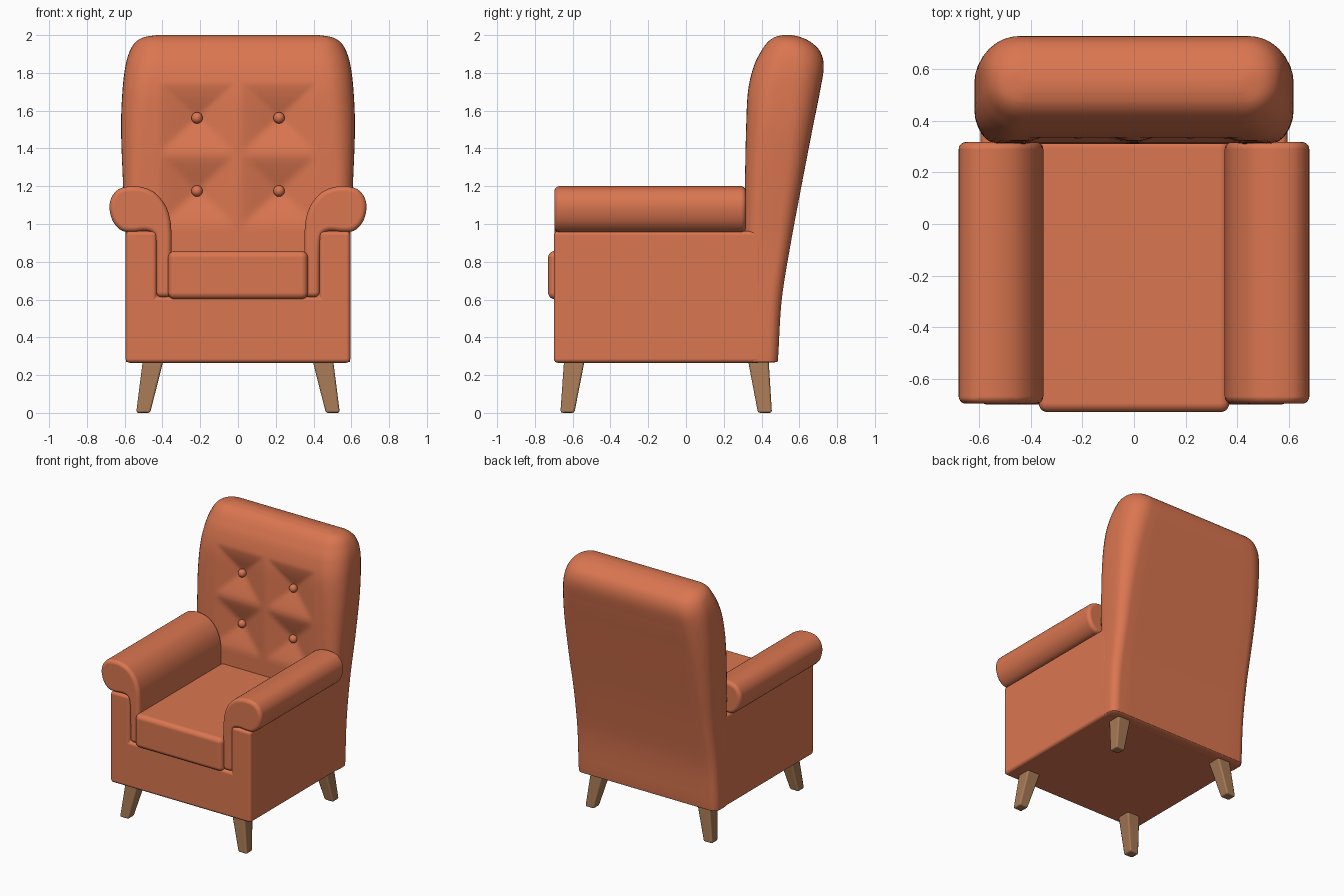
import bpy, bmesh, math

if "Cube" in bpy.data.objects:
    bpy.data.objects.remove(bpy.data.objects["Cube"])


def material(name, color):
    m = bpy.data.materials.new(name)
    m.diffuse_color = color
    m.use_nodes = True
    m.node_tree.nodes["Principled BSDF"].inputs["Base Color"].default_value = m.diffuse_color
    return m


LEATHER = material("leather", (0.70, 0.18, 0.08, 1))
WOOD = material("wood", (0.38, 0.19, 0.09, 1))


def make(name, bm, mat, bevel=0, segments=4):
    bmesh.ops.recalc_face_normals(bm, faces=bm.faces)
    mesh = bpy.data.meshes.new(name)
    bm.to_mesh(mesh)
    bm.free()
    for p in mesh.polygons:
        p.use_smooth = True
    mesh.materials.append(mat)
    ob = bpy.data.objects.new(name, mesh)
    bpy.context.collection.objects.link(ob)
    if bevel:
        b = ob.modifiers.new("soft_edges", 'BEVEL')
        b.width, b.segments = bevel, segments
        b.limit_method, b.angle_limit = 'ANGLE', math.radians(40)
        b.harden_normals = True
    return ob


def loft(rings):
    bm = bmesh.new()
    loops = [[bm.verts.new(p) for p in ring] for ring in rings]
    n = len(loops[0])
    for a, b in zip(loops, loops[1:]):
        for i in range(n):
            j = (i + 1) % n
            bm.faces.new((a[i], a[j], b[j], b[i]))
    bm.faces.new(loops[0])
    bm.faces.new(loops[-1])
    return bm


def extrude_y(profile, y0, y1):
    return loft([[(x, y, z) for x, z in profile] for y in (y0, y1)])


def smooth(pts, n):
    # Catmull-Rom curve through tuples of any size
    out = []
    for k in range(len(pts) - 1):
        quad = pts[max(k - 1, 0)], pts[k], pts[k + 1], pts[min(k + 2, len(pts) - 1)]
        for s in range(n):
            t = s / n
            out.append(tuple(
                0.5 * (2 * b + (c - a) * t + (2 * a - 5 * b + 4 * c - d) * t * t
                       + (3 * b - a - 3 * c + d) * t ** 3)
                for a, b, c, d in zip(*quad)))
    out.append(tuple(pts[-1]))
    return out


# Base with side panels: one U-shaped profile
half = [(0.595, 0.265), (0.595, 0.962), (0.43, 0.962), (0.43, 0.615)]
make("base_frame", extrude_y(half + [(-x, z) for x, z in reversed(half)], -0.70, 0.40),
     LEATHER, 0.022)

# Seat cushion
make("seat_cushion", extrude_y([(-0.37, 0.602), (0.37, 0.602), (0.37, 0.857), (-0.37, 0.857)],
                               -0.73, 0.33), LEATHER, 0.035, 5)

# Rolled arms
roll = smooth([(0.352, 0.95), (0.36, 1.03), (0.388, 1.105), (0.44, 1.165), (0.50, 1.193),
               (0.565, 1.20), (0.63, 1.185), (0.67, 1.14), (0.68, 1.08), (0.66, 1.01),
               (0.615, 0.965), (0.56, 0.957), (0.49, 0.962), (0.453, 0.948),
               (0.44, 0.91), (0.435, 0.85)], 4)
roll = [(0.352, 0.612)] + roll + [(0.433, 0.612)]
for side, s in (("left", -1), ("right", 1)):
    make(side + "_arm", extrude_y([(s * x, z) for x, z in roll], -0.697, 0.318), LEATHER, 0.028, 5)

# Backrest: rounded sections (z, half width, front y, back y, corner radius)
BUTTONS = [(x, z) for x in (-0.217, 0.217) for z in (1.175, 1.562)]
sections = [(0.266, 0.57, 0.34, 0.465, 0.04), (0.275, 0.587, 0.325, 0.481, 0.05),
            (0.30, 0.594, 0.315, 0.488, 0.055), (0.60, 0.594, 0.31, 0.507, 0.06),
            (0.90, 0.594, 0.31, 0.555, 0.07), (1.20, 0.608, 0.312, 0.611, 0.09),
            (1.50, 0.619, 0.318, 0.669, 0.12), (1.70, 0.612, 0.328, 0.709, 0.14),
            (1.83, 0.597, 0.357, 0.729, 0.15), (1.91, 0.575, 0.395, 0.712, 0.14),
            (1.96, 0.545, 0.43, 0.665, 0.11), (1.988, 0.50, 0.468, 0.61, 0.065),
            (2.0, 0.43, 0.51, 0.56, 0.02)]


def dent(x, z):
    # square pinched tuft around each button
    d = 0
    for bx, bz in BUTTONS:
        k = max(abs(x - bx) / 0.20, abs(z - bz) / 0.185)
        if k < 1:
            d = max(d, 0.062 * (1 - k) ** 1.15)
    return d


def section(z, hw, yf, yb, r):
    w = hw - r
    pts = []

    def corner(cx, cy, start):
        for i in range(1, 8):
            a = math.radians(start + 90 * i / 8)
            pts.append((cx + r * math.cos(a), cy + r * math.sin(a), z))

    for i in range(65):
        x = -w + 2 * w * i / 64
        pts.append((x, yf + dent(x, z), z))
    corner(w, yf + r, -90)
    pts.append((hw, yf + r, z))
    pts.append((hw, yb - r, z))
    corner(w, yb - r, 0)
    for i in range(13):
        pts.append((w - 2 * w * i / 12, yb, z))
    corner(-w, yb - r, 90)
    pts.append((-hw, yb - r, z))
    pts.append((-hw, yf + r, z))
    corner(-w, yf + r, 180)
    return pts


make("backrest", loft([section(*s) for s in smooth(sections, 11)]), LEATHER)

# Tufting buttons
for i, (x, z) in enumerate(BUTTONS):
    bm = bmesh.new()
    bmesh.ops.create_uvsphere(bm, u_segments=20, v_segments=12, radius=0.03)
    bmesh.ops.translate(bm, verts=bm.verts, vec=(x, 0.36, z))
    make("button_%d" % (i + 1), bm, LEATHER)


# Tapered, splayed legs
def square(cx, cy, z, h):
    return [(cx + a * h, cy + b * h, z) for a, b in ((-1, -1), (1, -1), (1, 1), (-1, 1))]


for side, s in (("left", -1), ("right", 1)):
    for place, y_foot, y_top in (("front", -0.628, -0.590), ("back", 0.418, 0.382)):
        make("%s_%s_leg" % (place, side),
             loft([square(s * 0.502, y_foot, 0, 0.037), square(s * 0.448, y_top, 0.285, 0.055)]),
             WOOD, 0.012, 2)
